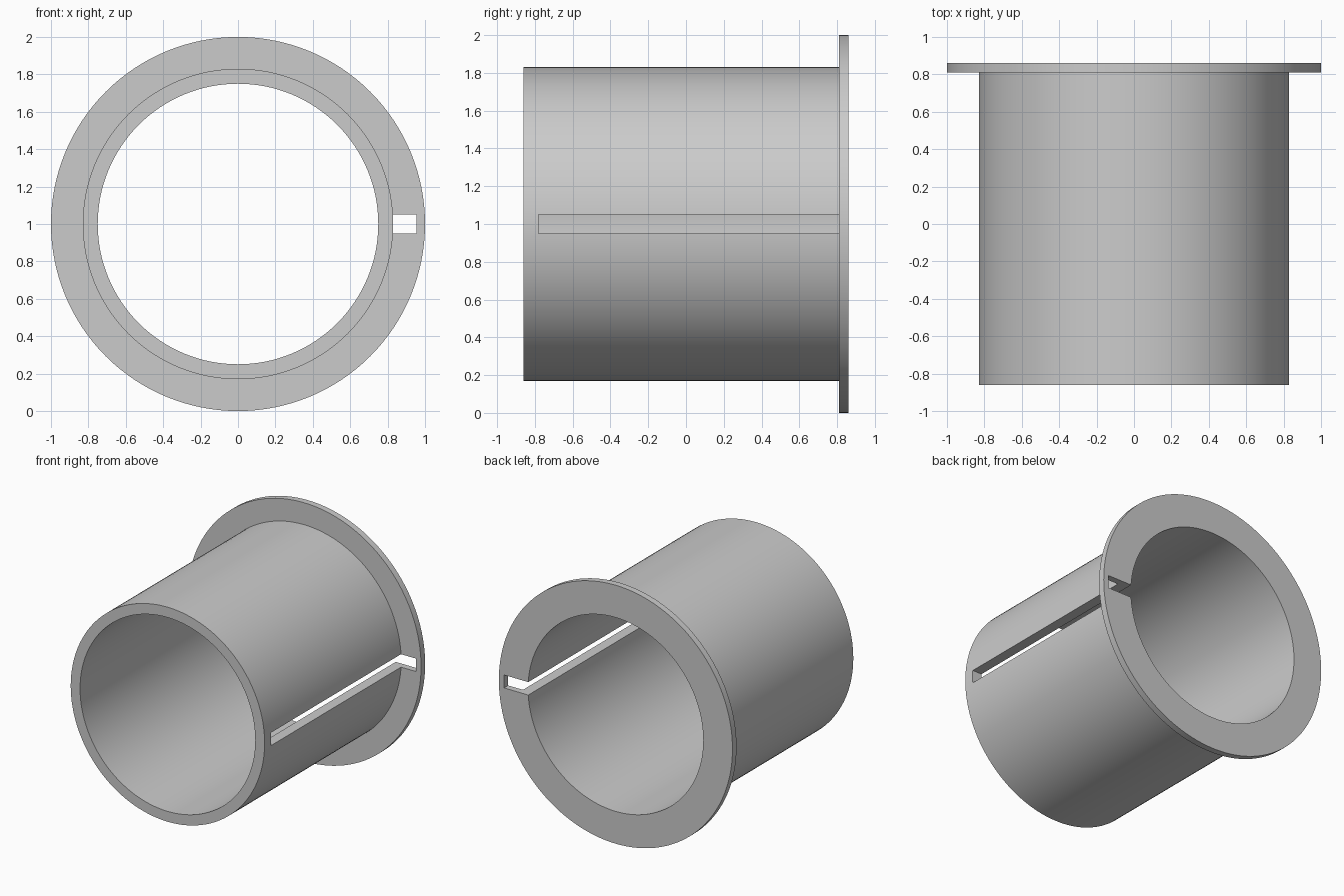
import bpy, bmesh, math
from mathutils import Matrix, Vector

cube = bpy.data.objects.get("Cube")
if cube:
    bpy.data.objects.remove(cube, do_unlink=True)

SEGMENTS = 128
BORE, TUBE, RIM = 0.75, 0.83, 1.0
FRONT, FLANGE_FRONT, BACK = -0.86, 0.81, 0.86
SLOT_FRONT, SLOT_OUTER, SLOT_WIDTH = -0.78, 0.955, 0.1

grey = bpy.data.materials.new("plain_grey")
grey.use_nodes = True
color = (0.6, 0.6, 0.6, 1)
grey.diffuse_color = color
grey.node_tree.nodes["Principled BSDF"].inputs["Base Color"].default_value = color


def add_object(name, bm):
    bmesh.ops.recalc_face_normals(bm, faces=bm.faces)
    mesh = bpy.data.meshes.new(name)
    bm.to_mesh(mesh)
    bm.free()
    mesh.materials.append(grey)
    obj = bpy.data.objects.new(name, mesh)
    bpy.context.collection.objects.link(obj)
    return obj


# Flanged sleeve: closed radial profile turned around the y axis
profile = [(BORE, FRONT), (TUBE, FRONT), (TUBE, FLANGE_FRONT),
           (RIM, FLANGE_FRONT), (RIM, BACK), (BORE, BACK)]
bm = bmesh.new()
verts = [bm.verts.new((r, y, 0)) for r, y in profile]
edges = [bm.edges.new((verts[i - 1], verts[i])) for i in range(len(verts))]
bmesh.ops.spin(bm, geom=verts + edges, axis=(0, 1, 0), cent=(0, 0, 0),
               angle=math.tau, steps=SEGMENTS, use_merge=True)
bmesh.ops.remove_doubles(bm, verts=bm.verts, dist=0.0001)
bmesh.ops.translate(bm, verts=bm.verts, vec=(0, 0, 1))
sleeve = add_object("flanged_sleeve", bm)

# Slot cutter: runs along the left side and out through the back of the flange
low = Vector((0.6, SLOT_FRONT, 1 - SLOT_WIDTH / 2))
high = Vector((SLOT_OUTER, BACK + 0.1, 1 + SLOT_WIDTH / 2))
bm = bmesh.new()
bmesh.ops.create_cube(bm, size=1, matrix=Matrix.Translation((low + high) / 2)
                      @ Matrix.Diagonal((*(high - low), 1)))
cutter = add_object("slot_cutter", bm)
cutter.hide_render = True
cutter.hide_viewport = True

cut = sleeve.modifiers.new("key_slot", 'BOOLEAN')
cut.operation = 'DIFFERENCE'
cut.solver = 'EXACT'
cut.object = cutter

# Apply the cut, then smooth the round walls and keep the rims sharp
bpy.ops.object.select_all(action='DESELECT')
sleeve.select_set(True)
bpy.context.view_layer.objects.active = sleeve
bpy.ops.object.modifier_apply(modifier=cut.name)
bpy.data.objects.remove(cutter, do_unlink=True)
bpy.ops.object.shade_smooth_by_angle(angle=math.radians(30))
